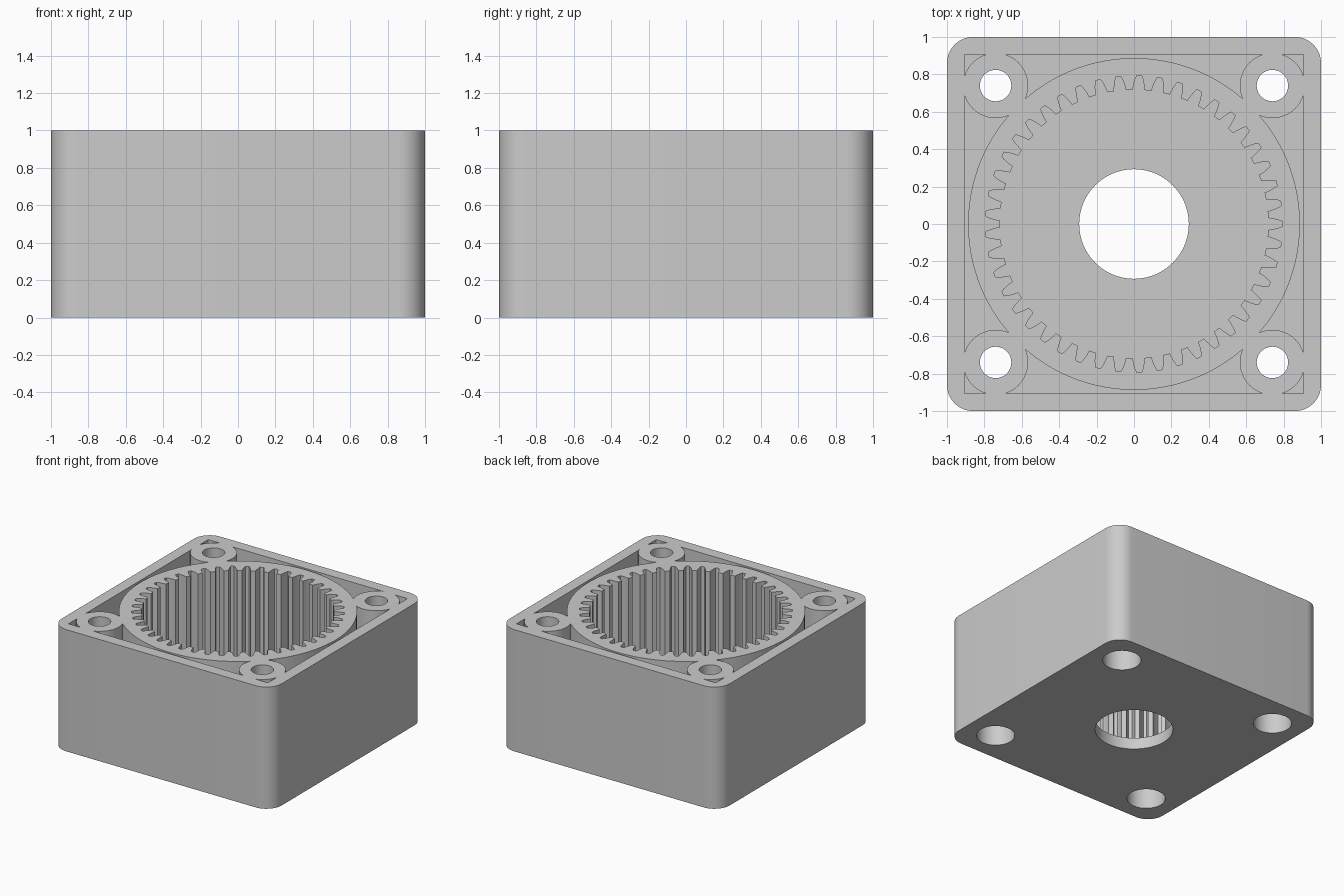
import bpy
import bmesh
from math import sin, cos, pi, radians

if "Cube" in bpy.data.objects:
    bpy.data.objects.remove(bpy.data.objects["Cube"])

FLOOR = 0.095      # thickness of the base plate
SCREW = 0.74       # screw offset from the centre
CORNERS = [(sx * SCREW, sy * SCREW) for sx in (-1, 1) for sy in (-1, 1)]


def prism(name, outline, z0, z1):
    """Extrude a closed 2D outline between two heights."""
    bm = bmesh.new()
    face = bm.faces.new([bm.verts.new((x, y, z0)) for x, y in outline])
    top = bmesh.ops.extrude_face_region(bm, geom=[face])["geom"]
    verts = [v for v in top if isinstance(v, bmesh.types.BMVert)]
    bmesh.ops.translate(bm, verts=verts, vec=(0, 0, z1 - z0))
    bmesh.ops.recalc_face_normals(bm, faces=bm.faces)
    mesh = bpy.data.meshes.new(name)
    bm.to_mesh(mesh)
    bm.free()
    obj = bpy.data.objects.new(name, mesh)
    bpy.context.collection.objects.link(obj)
    return obj


def circle(r, n, cx=0, cy=0):
    return [(cx + r * cos(2 * pi * i / n), cy + r * sin(2 * pi * i / n))
            for i in range(n)]


def rounded_square(half, r, steps=12):
    pts = []
    for q, (sx, sy) in enumerate([(1, 1), (-1, 1), (-1, -1), (1, -1)]):
        for i in range(steps + 1):
            a = pi / 2 * (q + i / steps)
            pts.append((sx * (half - r) + r * cos(a), sy * (half - r) + r * sin(a)))
    return pts


def gear_outline(teeth=45):
    # half-width in degrees and radius along one groove flank
    flank = [(2.55, 0.718), (2.25, 0.738), (1.9, 0.757), (1.45, 0.777), (0.95, 0.793)]
    groove = [(-a, r) for a, r in flank] + [(a, r) for a, r in reversed(flank)]
    pts = []
    for t in range(teeth):
        for a, r in groove:
            ang = radians(360 * t / teeth + a)
            pts.append((r * cos(ang), r * sin(ang)))
    return pts


def cut(target, cutter):
    """Subtract the cutter from the target and remove the cutter."""
    mod = target.modifiers.new("cut", "BOOLEAN")
    mod.operation = "DIFFERENCE"
    mod.solver = "EXACT"
    mod.object = cutter
    bpy.context.view_layer.objects.active = target
    bpy.ops.object.modifier_apply(modifier=mod.name)
    bpy.data.objects.remove(cutter, do_unlink=True)


# Outer block with rounded vertical corners
housing = prism("gear_housing", rounded_square(1.0, 0.14), 0, 1)

# Hollow pockets between outer wall, gear ring and screw bosses
w = 0.906
pockets = prism("pockets", [(-w, -w), (w, -w), (w, w), (-w, w)], FLOOR, 1.1)
cut(pockets, prism("ring_keep", circle(0.887, 128), -0.2, 1.3))
for x, y in CORNERS:
    cut(pockets, prism("boss_keep", circle(0.174, 64, x, y), -0.2, 1.3))
cut(housing, pockets)

# Toothed cavity and shaft hole
cut(housing, prism("gear_cavity", gear_outline(), FLOOR, 1.1))
cut(housing, prism("shaft_hole", circle(0.293, 80), -0.1, 0.3))

# Screw holes with wide recesses from below
for x, y in CORNERS:
    cut(housing, prism("screw_hole", circle(0.084, 48, x, y), -0.1, 1.1))
    cut(housing, prism("screw_recess", circle(0.144, 48, x, y), -0.1, 0.5))

# Plain grey material
grey = bpy.data.materials.new("light grey")
grey.diffuse_color = (0.6, 0.6, 0.6, 1)
grey.use_nodes = True
grey.node_tree.nodes["Principled BSDF"].inputs["Base Color"].default_value = grey.diffuse_color
housing.data.materials.clear()
housing.data.materials.append(grey)
for p in housing.data.polygons:
    p.material_index = 0

# Smooth curved walls, keep hard edges
bpy.ops.object.select_all(action="DESELECT")
housing.select_set(True)
bpy.context.view_layer.objects.active = housing
bpy.ops.object.shade_smooth_by_angle(angle=radians(30))
